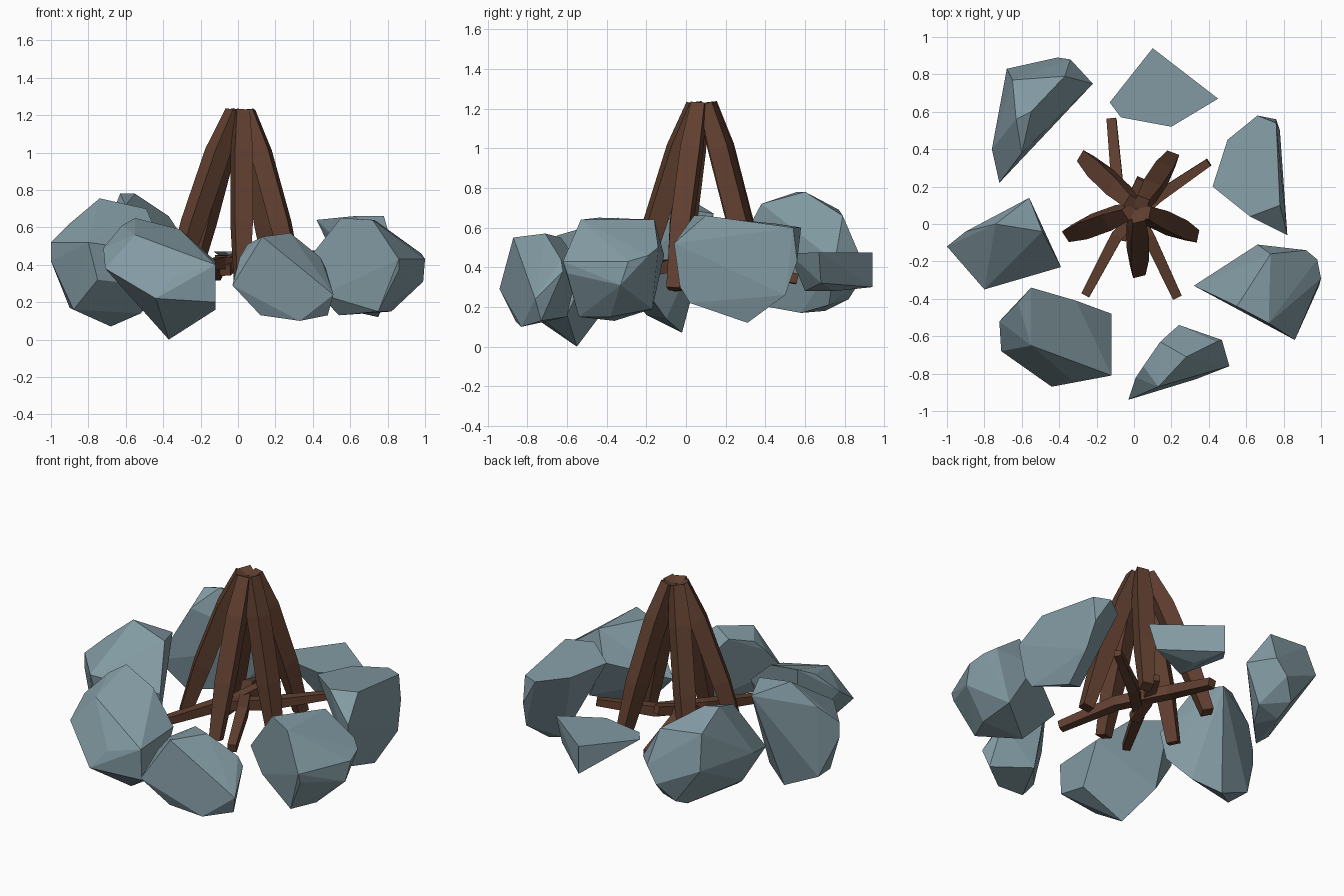
import bpy, bmesh, math
from mathutils import Vector

if "Cube" in bpy.data.objects:
    bpy.data.objects.remove(bpy.data.objects["Cube"])


def material(name, rgb):
    m = bpy.data.materials.new(name)
    m.diffuse_color = (*rgb, 1)
    m.use_nodes = True
    m.node_tree.nodes["Principled BSDF"].inputs["Base Color"].default_value = m.diffuse_color
    return m


STONE = material("grey_stone", (0.225, 0.325, 0.365))
WOOD = material("brown_wood", (0.118, 0.050, 0.029))


def finish(name, bm, mat):
    bmesh.ops.recalc_face_normals(bm, faces=bm.faces)
    me = bpy.data.meshes.new(name)
    bm.to_mesh(me)
    bm.free()
    me.materials.append(mat)
    ob = bpy.data.objects.new(name, me)
    bpy.context.collection.objects.link(ob)
    return ob


def rock(name, *points):
    """Faceted stone: convex hull of its main corners (given in cm)."""
    bm = bmesh.new()
    for p in points:
        bm.verts.new(Vector(p) / 100)
    bmesh.ops.convex_hull(bm, input=bm.verts)
    loose = [v for v in bm.verts if not v.link_faces]
    bmesh.ops.delete(bm, geom=loose, context='VERTS')
    bmesh.ops.dissolve_limit(bm, angle_limit=math.radians(7),
                             verts=bm.verts, edges=bm.edges)
    return finish(name, bm, STONE)


def stick(name, path, radii, sides, turn=0.0):
    """Bent, tapered branch with flat faces."""
    bm = bmesh.new()
    path = [Vector(p) for p in path]
    side = (path[-1] - path[0]).cross(Vector((0, 0, 1))).normalized()
    rings = []
    for i, p in enumerate(path):
        t = (path[min(i + 1, len(path) - 1)] - path[max(i - 1, 0)]).normalized()
        w = t.cross(side).normalized()
        u = w.cross(t)
        rings.append([bm.verts.new(p + radii[i] * (u * math.cos(a) + w * math.sin(a)))
                      for a in (turn + 2 * math.pi * k / sides for k in range(sides))])
    for a, b in zip(rings, rings[1:]):
        for k in range(sides):
            n = (k + 1) % sides
            bm.faces.new((a[k], a[n], b[n], b[k]))
    bm.faces.new(rings[0])
    bm.faces.new(rings[-1])
    return finish(name, bm, WOOD)


# Ring of stones
rock("stone_back_left", (-68, 83, 48), (-41, 89, 35), (-34, 88, 45), (-22, 75, 43),
     (-72, 22, 42), (-76, 40, 46), (-65, 77, 69), (-63, 56, 78), (-55, 60, 78),
     (-37, 79, 66), (-60, 38, 72), (-42, 58, 17), (-34, 72, 21), (-62, 36, 21),
     (-50, 70, 18), (-50, 82, 24), (-68, 40, 26))
rock("stone_back", (-13, 65, 47), (10, 94, 47.5), (45, 67, 47.5), (20, 52, 47), (-7, 57, 47),
     (10, 94, 30), (40, 68, 32), (15, 60, 28), (18, 75, 28))
rock("stone_right_back", (42, 20, 64), (50, 45, 62), (66, 58, 60), (76, 54, 60), (78, 10, 66),
     (62, 4, 66), (82, -6, 52), (75, 31, 12), (79, 2, 22), (78, 50, 26), (80, -3, 30),
     (76, 56, 43), (66, 30, 14))
rock("stone_right_front", (32, -33, 36), (55, -44, 65), (66, -11, 46), (72, -53, 64),
     (73, -16, 64), (92, -14, 50), (98, -19, 46), (100, -29, 43), (99, -33, 31),
     (86, -62, 43), (86, -60, 37), (82, -38, 15), (54, -36, 13), (45, -40, 24),
     (75, -54, 15), (80, -17, 19))
rock("stone_front_right", (-3, -94, 29), (1, -82, 44), (5, -76, 51), (14, -63, 55), (24, -54, 42),
     (13, -87, 55), (28, -71, 57), (44, -63, 44), (47, -62, 38), (51, -76, 24),
     (33, -83, 10), (12, -86, 13), (48, -73, 13), (25, -60, 15), (1, -90, 26))
rock("stone_front_left", (-72, -52, 49), (-55, -34, 65), (-62, -42, 61), (-31, -41, 59),
     (-12, -48, 42), (-12, -81, 40), (-55, -65, 56), (-34, -83, 34), (-44, -87, 22),
     (-71, -68, 38), (-37, -55, 0), (-12, -60, 16), (-12, -80, 20), (-50, -40, 20))
rock("stone_left", (-100, -12, 52), (-100, -12, 42), (-90, -4, 62), (-74, 0, 75.5),
     (-56, 14, 67), (-49, -4, 70), (-39, -23, 46), (-80, -35, 52), (-41, -20, 28),
     (-88, -20, 16), (-68, -2, 7), (-52, -10, 14), (-75, -32, 32), (-90, -5, 17))

# Five leaning branches meeting at the top
APEX = Vector((0.02, 0.08))
for i, end in enumerate([(0.02, -0.25), (0.31, -0.06), (0.20, 0.35), (-0.26, 0.35), (-0.34, -0.05)]):
    out = Vector(end) - APEX
    path = [(*(APEX + out * f), z)
            for f, z in ((1.0, 0.29), (0.72, 0.62), (0.36, 1.0), (0.11, 1.22))]
    stick(f"leaning_branch_{i + 1}", path, (0.048, 0.07, 0.07, 0.05), 4, math.pi / 4 + 0.25)

# Kindling lying between them
q = math.pi / 4
stick("kindling_long", [(-0.26, -0.38, 0.38), (-0.09, -0.06, 0.41), (0.12, 0.14, 0.40), (0.40, 0.33, 0.45)],
      (0.033, 0.045, 0.045, 0.03), 4, q)
stick("kindling_cross", [(-0.12, 0.56, 0.34), (-0.09, 0.22, 0.42), (0.08, -0.07, 0.41), (0.23, -0.39, 0.34)],
      (0.036, 0.045, 0.045, 0.036), 4, q)
stick("kindling_short", [(-0.07, -0.08, 0.37), (-0.04, 0.06, 0.41), (0.04, 0.24, 0.46)],
      (0.042, 0.045, 0.036), 4, q)
